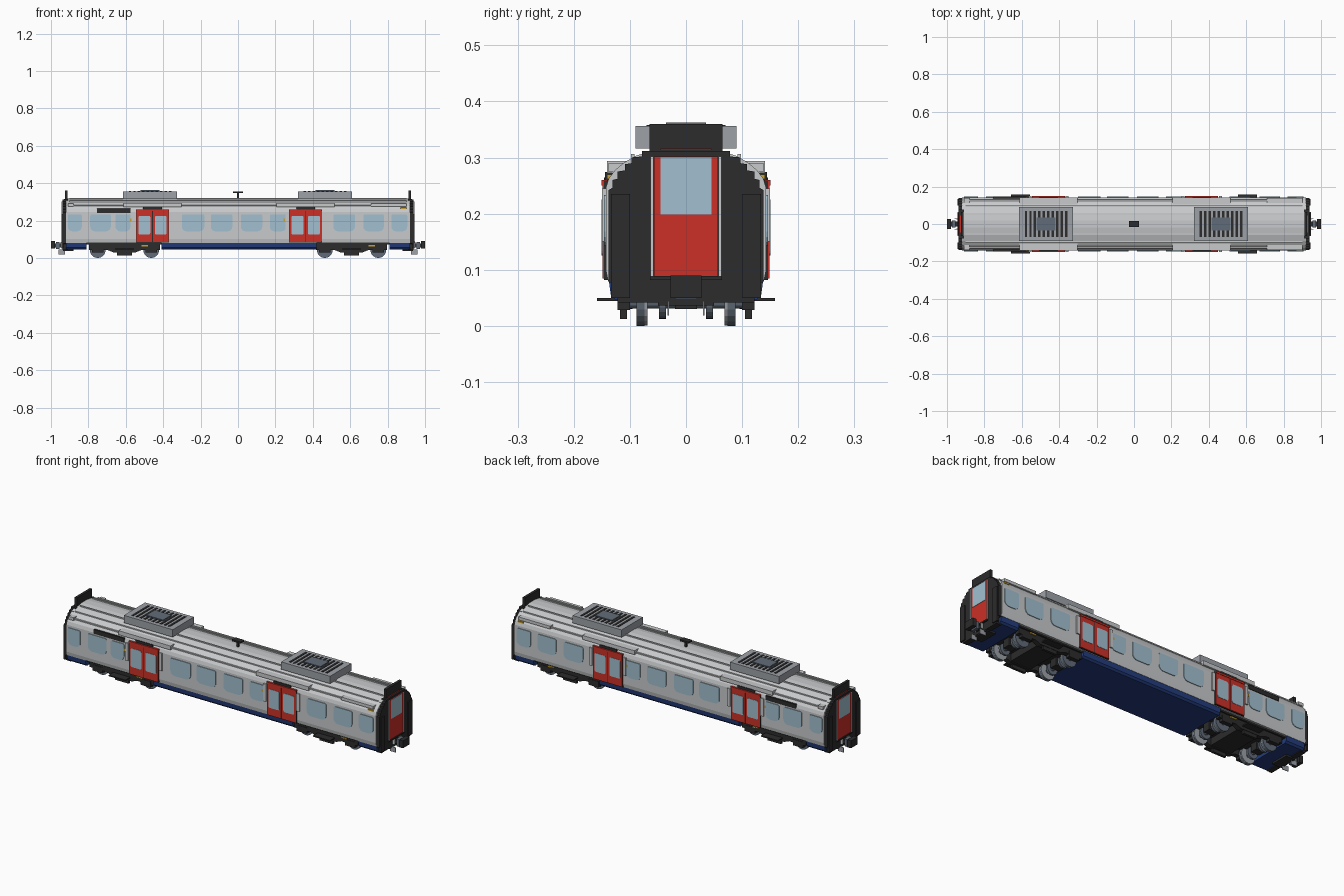
import bpy, bmesh, math
from mathutils import Vector

cube = bpy.data.objects.get("Cube")
if cube:
    bpy.data.objects.remove(cube, do_unlink=True)


def colour(name, r, g, b):
    m = bpy.data.materials.new(name)
    m.use_nodes = True
    m.diffuse_color = (r, g, b, 1)
    m.node_tree.nodes["Principled BSDF"].inputs["Base Color"].default_value = (r, g, b, 1)
    return m


silver = colour("silver", 0.58, 0.59, 0.6)
red = colour("red", 0.6, 0.03, 0.02)
blue = colour("blue", 0.016, 0.045, 0.2)
glass = colour("pale glass", 0.36, 0.53, 0.63)
black = colour("black", 0.025, 0.025, 0.026)
grey = colour("mid grey", 0.34, 0.36, 0.39)
slate = colour("slate", 0.12, 0.15, 0.19)
yellow = colour("yellow", 0.6, 0.36, 0.03)


def finish(name, bm, mat):
    bmesh.ops.recalc_face_normals(bm, faces=bm.faces)
    me = bpy.data.meshes.new(name)
    bm.to_mesh(me)
    bm.free()
    me.materials.append(mat)
    ob = bpy.data.objects.new(name, me)
    bpy.context.collection.objects.link(ob)
    return ob


def prism(name, pts, axis, a, b, mat):
    """Extrude an outline along x or y from a to b."""
    bm = bmesh.new()
    place = (lambda u, v: (a, u, v)) if axis == "x" else (lambda u, v: (u, a, v))
    face = bm.faces.new([bm.verts.new(place(u, v)) for u, v in pts])
    new = bmesh.ops.extrude_face_region(bm, geom=[face])["geom"]
    shift = Vector((b - a, 0, 0)) if axis == "x" else Vector((0, b - a, 0))
    bmesh.ops.translate(bm, vec=shift, verts=[v for v in new if isinstance(v, bmesh.types.BMVert)])
    return finish(name, bm, mat)


def box(name, x, y, z, mat):
    """Box from three (low, high) ranges."""
    return prism(name, [(y[0], z[0]), (y[1], z[0]), (y[1], z[1]), (y[0], z[1])], "x", x[0], x[1], mat)


def side_box(name, s, x, y, z, mat):
    return box(name, x, sorted((s * y[0], s * y[1])), z, mat)


def disc(name, x, y, z, r, width, mat, n=20):
    ring = [(x + r * math.cos(i * math.tau / n), z + r * math.sin(i * math.tau / n)) for i in range(n)]
    return prism(name, ring, "y", y - width / 2, y + width / 2, mat)


def rounded(x0, x1, z0, z1, low, high):
    """Rectangle outline with separate lower and upper corner radii."""
    pts = []
    corners = [(x1 - low, z0 + low, low, 270), (x1 - high, z1 - high, high, 0),
               (x0 + high, z1 - high, high, 90), (x0 + low, z0 + low, low, 180)]
    for cx, cz, r, start in corners:
        for k in range(5):
            t = math.radians(start + k * 22.5)
            pts.append((cx + r * math.cos(t), cz + r * math.sin(t)))
    return pts


def mirrored(half):
    return half + [(-y, z) for y, z in reversed(half)]


# Body shell, floor and skirts
shell = [(0.139, 0.08), (0.143, 0.1), (0.143, 0.245), (0.138, 0.262), (0.127, 0.277),
         (0.112, 0.29), (0.092, 0.302), (0.06, 0.313), (0.02, 0.319)]
prism("body_shell", mirrored(shell), "x", -0.92, 0.92, silver)
skirt = mirrored([(0.125, 0.046), (0.134, 0.055), (0.138, 0.084)])
for name, x0, x1 in (("middle_skirt", -0.41, 0.42), ("right_skirt", -0.92, -0.81), ("left_skirt", 0.81, 0.92)):
    prism(name, skirt, "x", x0, x1, blue)
box("underfloor", (-0.9, 0.9), (-0.128, 0.128), (0.072, 0.084), black)

# Roof ribs
for s in (-1, 1):
    for y, z in ((0.05, 0.314), (0.092, 0.3), (0.124, 0.277)):
        side_box("roof_rib", s, (-0.9, 0.9), (y, y + 0.006), (z, z + 0.006), silver)

# Roof cooling units with slatted tops
for cx in (-0.47, 0.465):
    box("cooler_case", (cx - 0.145, cx + 0.145), (-0.09, 0.09), (0.316, 0.356), grey)
    for i in range(10):
        x = cx - 0.108 + i * 0.024
        box("cooler_slot", (x - 0.006, x + 0.006), (-0.07, 0.07), (0.35, 0.358), black)
    box("cooler_hub", (cx - 0.05, cx + 0.05), (-0.036, 0.036), (0.35, 0.362), slate)

# Roof antenna
box("antenna_stem", (-0.006, 0.006), (-0.006, 0.006), (0.315, 0.35), black)
box("antenna_head", (-0.026, 0.026), (-0.015, 0.015), (0.346, 0.355), black)

# Side windows, doors and trim
windows = [(-0.91, -0.835), (-0.79, -0.68), (-0.655, -0.575), (-0.3, -0.18), (-0.145, -0.03),
           (0.015, 0.13), (0.17, 0.258), (0.51, 0.625), (0.67, 0.78), (0.82, 0.905)]
for s in (-1, 1):
    for x0, x1 in windows:
        prism("side_window", rounded(x0, x1, 0.142, 0.233, 0.026, 0.008), "y", s * 0.141, s * 0.1465, glass)
    for cx in (-0.457, 0.362):
        side_box("door_frame", s, (cx - 0.088, cx + 0.088), (0.12, 0.1465), (0.082, 0.258), black)
        side_box("door_header", s, (cx - 0.088, cx + 0.088), (0.14, 0.151), (0.25, 0.26), red)
        for d in (-1, 1):
            mid = cx + d * 0.044
            side_box("door_leaf", s, (mid - 0.0425, mid + 0.0425), (0.13, 0.149), (0.084, 0.255), red)
            prism("door_window", rounded(mid - 0.032, mid + 0.032, 0.125, 0.225, 0.008, 0.008),
                  "y", s * 0.147, s * 0.1505, glass)
            post = cx + d * 0.1
            side_box("door_post", s, (post - 0.008, post + 0.008), (0.14, 0.15), (0.15, 0.245), silver)
        side_box("door_canopy", s, (cx - 0.155, cx + 0.155), (0.1, 0.141), (0.272, 0.294), silver)
        side_box("door_sign", s, (cx - 0.05, cx + 0.05), (0.12, 0.144), (0.259, 0.274), black)
        side_box("door_lamp", s, (cx - 0.12, cx - 0.112), (0.14, 0.147), (0.198, 0.21), yellow)
    side_box("vent_strip", s, (-0.755, -0.575), (0.125, 0.146), (0.241, 0.264), black)
    side_box("end_marker", s, (0.87, 0.9), (0.12, 0.141), (0.262, 0.27), yellow)
    for x0, x1 in ((0.71, 0.9), (-0.91, -0.88)):
        side_box("end_gutter", s, (x0, x1), (0.1, 0.138), (0.274, 0.29), silver)

# Car ends: stepped black bulkhead, gangway door, top box and coupler
bulkhead = [(0.122, 0.042), (0.122, 0.075), (0.138, 0.078), (0.138, 0.242), (0.131, 0.246), (0.131, 0.26),
            (0.122, 0.262), (0.122, 0.275), (0.109, 0.277), (0.109, 0.288), (0.097, 0.29), (0.097, 0.3),
            (0.078, 0.302), (0.078, 0.312)]
for e in (-1, 1):
    def end_box(name, x, y, z, mat):
        box(name, sorted((e * x[0], e * x[1])), y, z, mat)
    prism("end_bulkhead", mirrored(bulkhead), "x", e * 0.908, e * 0.937, black)
    end_box("end_door", (0.93, 0.94), (-0.057, 0.057), (0.088, 0.302), red)
    end_box("end_door_window", (0.935, 0.942), (-0.045, 0.045), (0.198, 0.3), glass)
    end_box("door_sill", (0.92, 0.945), (-0.064, 0.064), (0.082, 0.089), black)
    end_box("top_box", (0.912, 0.926), (-0.065, 0.065), (0.31, 0.36), black)
    end_box("top_light_strip", (0.924, 0.929), (-0.045, 0.045), (0.313, 0.316), red)
    end_box("coupler_shank", (0.9, 0.98), (-0.014, 0.014), (0.056, 0.076), black)
    end_box("coupler_collar", (0.955, 0.972), (-0.02, 0.02), (0.048, 0.086), slate)
    end_box("coupler_head", (0.978, 1.0), (-0.028, 0.028), (0.05, 0.09), black)
    end_box("end_step", (0.88, 0.935), (-0.05, 0.05), (0.036, 0.046), black)
    for s in (-1, 1):
        y = sorted((s * 0.058, s * 0.063))
        end_box("door_post", (0.92, 0.944), y, (0.088, 0.302), silver)
        y = sorted((s * 0.023, s * 0.026))
        end_box("coupler_guard", (0.935, 0.95), y, (0.055, 0.084), silver)
        y = sorted((s * 0.03, s * 0.033))
        end_box("hanging_hose", (0.925, 0.96), y, (0.018, 0.044), grey)
        y = sorted((s * 0.1, s * 0.134))
        end_box("corner_pillar", (0.932, 0.943), y, (0.05, 0.235), black)

# Bogies
for cx in (-0.607, 0.607):
    box("bogie_bolster", (cx - 0.06, cx + 0.06), (-0.105, 0.105), (0.034, 0.075), black)
    for s in (-1, 1):
        frame = [(cx - 0.19, 0.075), (cx - 0.19, 0.042), (cx - 0.09, 0.042), (cx - 0.06, 0.03),
                 (cx + 0.06, 0.03), (cx + 0.09, 0.042), (cx + 0.19, 0.042), (cx + 0.19, 0.075)]
        prism("bogie_side_frame", frame, "y", s * 0.095, s * 0.12, black)
        side_box("spring_box", s, (cx - 0.04, cx + 0.04), (0.105, 0.118), (0.012, 0.04), black)
        side_box("pickup_shoe", s, (cx - 0.05, cx + 0.05), (0.115, 0.159), (0.044, 0.05), black)
        side_box("pickup_tag", s, (cx + 0.09, cx + 0.125), (0.12, 0.126), (0.062, 0.069), yellow)
    for wx in (cx - 0.143, cx + 0.143):
        disc("axle", wx, 0, 0.042, 0.011, 0.22, slate, 12)
        box("traction_motor", (wx - 0.025, wx + 0.025), (-0.02, 0.02), (0.03, 0.075), black)
        for s in (-1, 1):
            disc("wheel", wx, s * 0.081, 0.042, 0.042, 0.014, slate)
            disc("wheel_flange", wx, s * 0.072, 0.042, 0.041, 0.006, grey)
            disc("brake_disc", wx, s * 0.042, 0.042, 0.03, 0.012, slate)
            side_box("axle_box", s, (wx - 0.03, wx + 0.03), (0.1, 0.122), (0.028, 0.06), black)
